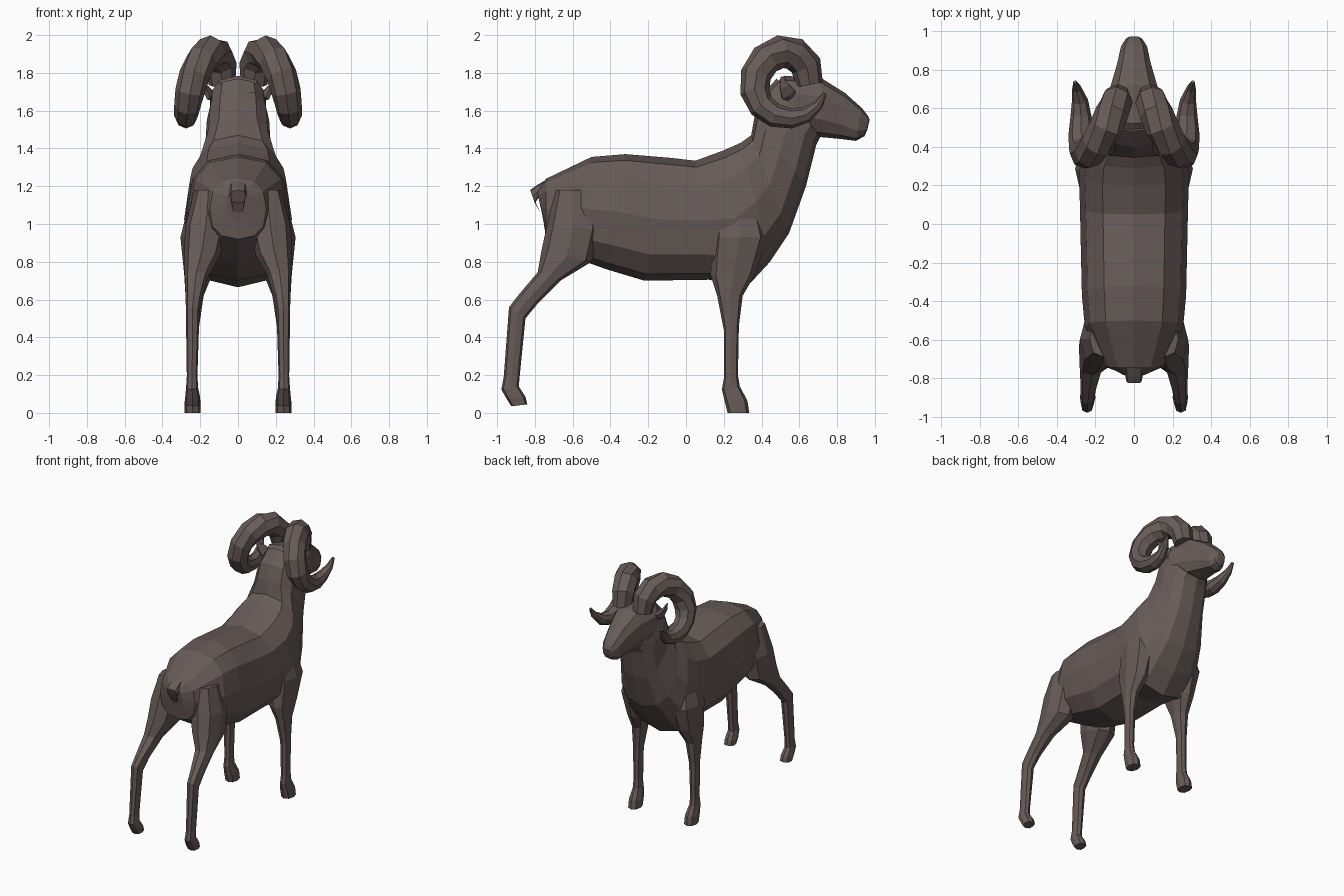
import bpy, bmesh, math
from mathutils import Vector

brown = bpy.data.materials.new("dusky brown")
brown.diffuse_color = (0.135, 0.105, 0.097, 1)


def skin(name, rings, mirror=False):
    """Join a list of point rings into a closed, flat-shaded skin."""
    bm = bmesh.new()
    vs = [[bm.verts.new(p) for p in r] for r in rings]
    n = len(vs[0])
    for a, b in zip(vs, vs[1:]):
        for i in range(n):
            j = (i + 1) % n
            bm.faces.new((a[i], a[j], b[j], b[i]))
    bm.faces.new(vs[0])
    bm.faces.new(vs[-1])
    bmesh.ops.recalc_face_normals(bm, faces=bm.faces)
    me = bpy.data.meshes.new(name)
    bm.to_mesh(me)
    bm.free()
    me.materials.append(brown)
    ob = bpy.data.objects.new(name, me)
    bpy.context.collection.objects.link(ob)
    if mirror:
        ob.modifiers.new("mirror", "MIRROR")
    return ob


def loft(name, sections, n=12, p=0.8, mirror=False):
    """Each section: two profile points (y1,z1,y2,z2), half width, x centre."""
    def sp(v):
        return math.copysign(abs(v) ** p, v) if abs(v) > 1e-6 else 0.0
    rings = []
    for y1, z1, y2, z2, w, x in sections:
        ring = []
        for i in range(n):
            a = 2 * math.pi * i / n
            c, s = sp(math.cos(a)), sp(math.sin(a))
            ring.append((x + w * s,
                         (y1 + y2) / 2 + c * (y1 - y2) / 2,
                         (z1 + z2) / 2 + c * (z1 - z2) / 2))
        rings.append(ring)
    return skin(name, rings, mirror)


def tube(name, path, n=8, flat=1.0):
    """Tapered tube along (x,y,z,radius) points, mirrored across x."""
    pts = [Vector(q[:3]) for q in path]
    rings = []
    for k, q in enumerate(path):
        t = (pts[min(k + 1, len(pts) - 1)] - pts[max(k - 1, 0)]).normalized()
        u = Vector((1, 0, 0))
        u = (u - t * u.dot(t)).normalized()
        v = t.cross(u)
        rings.append([pts[k] + q[3] * (u * flat * math.cos(2 * math.pi * i / n)
                      + v * math.sin(2 * math.pi * i / n)) for i in range(n)])
    return skin(name, rings, True)


# Trunk, chest and neck
loft("body", [
    (-0.79, 1.18, -0.755, 1.02, 0.06, 0),
    (-0.74, 1.24, -0.74, 0.92, 0.15, 0),
    (-0.50, 1.355, -0.56, 0.81, 0.255, 0),
    (-0.32, 1.37, -0.42, 0.76, 0.27, 0),
    (-0.08, 1.35, -0.22, 0.70, 0.275, 0),
    (0.05, 1.335, 0.12, 0.705, 0.28, 0),
    (0.20, 1.39, 0.32, 0.665, 0.285, 0),
    (0.29, 1.43, 0.445, 0.80, 0.27, 0),
    (0.345, 1.47, 0.545, 0.95, 0.225, 0),
    (0.365, 1.58, 0.635, 1.20, 0.175, 0),
    (0.40, 1.68, 0.69, 1.42, 0.165, 0),
    (0.48, 1.77, 0.71, 1.46, 0.145, 0)])

# Head with brow, muzzle, lips
loft("head", [
    (0.43, 1.71, 0.52, 1.50, 0.13, 0),
    (0.52, 1.785, 0.64, 1.47, 0.155, 0),
    (0.72, 1.77, 0.715, 1.46, 0.125, 0),
    (0.84, 1.695, 0.82, 1.45, 0.09, 0),
    (0.93, 1.615, 0.90, 1.44, 0.07, 0),
    (0.965, 1.57, 0.945, 1.465, 0.045, 0),
    (0.972, 1.55, 0.96, 1.50, 0.03, 0)], n=10)

# Short tail
loft("tail", [
    (-0.74, 1.235, -0.74, 1.16, 0.045, 0),
    (-0.79, 1.205, -0.78, 1.14, 0.045, 0),
    (-0.825, 1.18, -0.80, 1.11, 0.04, 0),
    (-0.80, 1.12, -0.77, 1.06, 0.03, 0)], n=8, p=0.6)

# Front legs, hoof to shoulder
loft("front_leg", [
    (0.335, 0.0, 0.22, 0.0, 0.042, 0.24),
    (0.325, 0.065, 0.205, 0.06, 0.042, 0.24),
    (0.285, 0.14, 0.19, 0.125, 0.03, 0.243),
    (0.275, 0.20, 0.20, 0.18, 0.028, 0.243),
    (0.28, 0.46, 0.20, 0.44, 0.033, 0.24),
    (0.30, 0.62, 0.165, 0.62, 0.048, 0.23),
    (0.37, 0.74, 0.13, 0.73, 0.075, 0.21),
    (0.43, 0.93, 0.14, 0.93, 0.105, 0.20),
    (0.37, 1.15, 0.17, 1.15, 0.07, 0.18)], n=8, mirror=True)

# Hind legs, hoof to haunch
loft("hind_leg", [
    (-0.84, 0.045, -0.925, 0.035, 0.038, 0.24),
    (-0.85, 0.085, -0.95, 0.075, 0.04, 0.24),
    (-0.885, 0.14, -0.978, 0.125, 0.032, 0.243),
    (-0.88, 0.20, -0.965, 0.19, 0.028, 0.243),
    (-0.85, 0.50, -0.937, 0.56, 0.036, 0.24),
    (-0.78, 0.585, -0.89, 0.62, 0.042, 0.235),
    (-0.665, 0.70, -0.785, 0.745, 0.062, 0.22),
    (-0.50, 0.80, -0.765, 0.86, 0.095, 0.19),
    (-0.46, 0.97, -0.735, 1.00, 0.11, 0.17),
    (-0.50, 1.18, -0.69, 1.18, 0.08, 0.15)], n=8, mirror=True)

# Curled horns
tube("horn", [
    (0.085, 0.655, 1.74, 0.07),
    (0.09, 0.635, 1.84, 0.084),
    (0.115, 0.575, 1.90, 0.088),
    (0.145, 0.50, 1.912, 0.088),
    (0.19, 0.42, 1.87, 0.085),
    (0.23, 0.37, 1.79, 0.082),
    (0.255, 0.365, 1.70, 0.078),
    (0.268, 0.40, 1.625, 0.07),
    (0.275, 0.47, 1.575, 0.064),
    (0.275, 0.56, 1.56, 0.054),
    (0.28, 0.64, 1.58, 0.042),
    (0.295, 0.70, 1.63, 0.026),
    (0.305, 0.735, 1.69, 0.01)], n=8)

# Ears behind the horns
tube("ear", [
    (0.12, 0.57, 1.67, 0.025),
    (0.155, 0.54, 1.69, 0.045),
    (0.18, 0.52, 1.73, 0.03),
    (0.195, 0.505, 1.78, 0.004)], n=6, flat=0.5)
